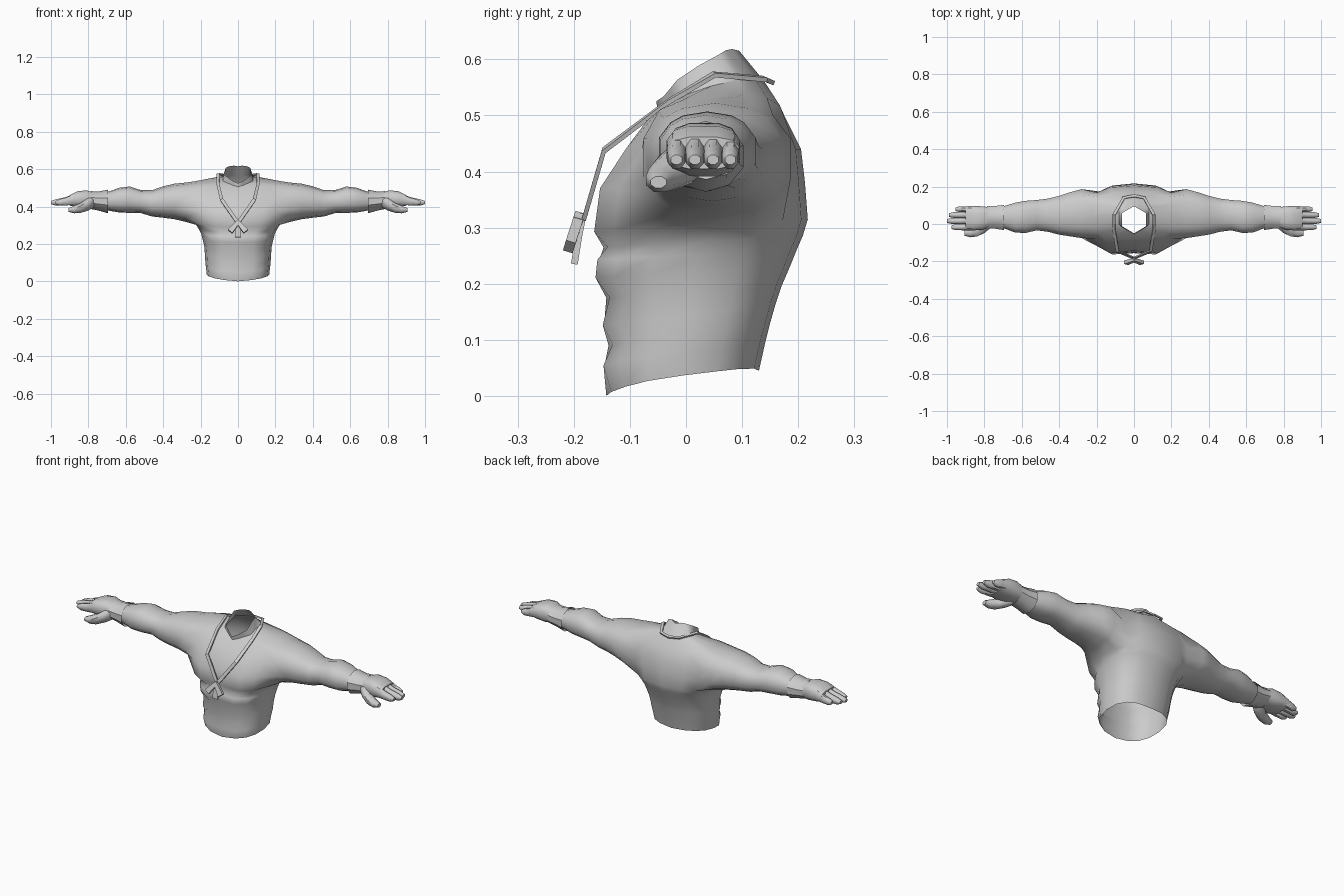
import bpy, bmesh, math
from mathutils import Vector

if "Cube" in bpy.data.objects:
    bpy.data.objects.remove(bpy.data.objects["Cube"])


def power(v, p):
    return math.copysign(abs(v) ** p, v)


def finish(name, bm, angle=50, mirror=True):
    bmesh.ops.recalc_face_normals(bm, faces=bm.faces)
    me = bpy.data.meshes.new(name)
    bm.to_mesh(me)
    bm.free()
    ob = bpy.data.objects.new(name, me)
    bpy.context.collection.objects.link(ob)
    if mirror:
        ob.modifiers.new("mirror", 'MIRROR')
    bpy.ops.object.select_all(action='DESELECT')
    ob.select_set(True)
    bpy.context.view_layer.objects.active = ob
    bpy.ops.object.shade_smooth_by_angle(angle=math.radians(angle))
    return ob


def bridge(bm, a, b):
    n = len(a)
    for i in range(n):
        bm.faces.new((a[i], a[(i + 1) % n], b[(i + 1) % n], b[i]))


def ring(bm, x, y0, y1, z0, z1, angles, p=1.0):
    cy, cz, ry, rz = (y0 + y1) / 2, (z0 + z1) / 2, (y1 - y0) / 2, (z1 - z0) / 2
    return [bm.verts.new((x, cy + ry * power(math.cos(a), p),
                          cz + rz * power(math.sin(a), p))) for a in angles]


def loft_x(bm, stations, n, p=1.0, caps=True):
    angles = [2 * math.pi * (i + 0.5) / n for i in range(n)]
    rings = [ring(bm, *s, angles, p) for s in stations]
    for a, b in zip(rings, rings[1:]):
        bridge(bm, a, b)
    if caps:
        bm.faces.new(rings[0])
        bm.faces.new(rings[-1])


# Torso rows: front z, back z, front y, back y, half width, side lift, muscle bulge
rows = [
    (0.000, .045, -.142, .130, .167, .014, 0),
    (0.050, .090, -.146, .140, .172, .008, .010),
    (0.090, .130, -.138, .150, .175, 0, .002),
    (0.125, .165, -.146, .160, .177, 0, .012),
    (0.175, .195, -.142, .170, .180, 0, .004),
    (0.210, .230, -.156, .185, .188, 0, .016),
    (0.242, .260, -.154, .197, .196, 0, .015),
    (0.265, .285, -.147, .208, .207, 0, .004),
    (0.292, .315, -.152, .217, .225, 0, .023),
    (0.370, .380, -.143, .212, .250, 0, .021),
    (0.440, .440, -.105, .205, .255, 0, .012),
    (0.470, .500, -.078, .175, .230, .05, 0),
    (0.505, .560, -.050, .140, .092, .02, 0),
    (0.525, .615, -.053, .095, .075, .018, 0),
]
hexagon = [0, 20, 40, 60, 90, 120, 140, 160, 180]
bm = bmesh.new()
grid = []
for zf, zb, yf, yb, hw, lift, bulge in rows:
    line = []
    neck = hw < .1
    py, px = (1, 1) if neck else (.82, .82) if zf < .28 else (.8, .7)
    for k in range(9):
        deg = hexagon[k] if neck else 22.5 * k
        t = math.radians(deg)
        f = math.cos(math.radians(30)) / math.cos(math.radians(deg % 60 - 30)) if neck else 1
        s, c = abs(math.sin(t)), math.cos(t)
        y = (yf + yb) / 2 - f * (yb - yf) / 2 * power(c, py)
        y -= bulge * (0, 1, .9, 0, 0, 0, 0, 0, 0)[k]
        x = 0 if k in (0, 8) else f * hw * s ** px
        line.append(bm.verts.new((x, y, zf + (zb - zf) * (1 - c) / 2 + lift * s)))
    grid.append(line)
R0, R1, C0, C1 = 8, 11, 2, 6
for r in range(len(rows) - 1):
    for k in range(8):
        if not (R0 <= r < R1 and C0 <= k < C1):
            bm.faces.new((grid[r][k], grid[r][k + 1], grid[r + 1][k + 1], grid[r + 1][k]))

# Arm grown out of the shoulder opening
rim = ([(R0, c) for c in range(C0, C1)] + [(r, C1) for r in range(R0, R1)]
       + [(R1, c) for c in range(C1, C0, -1)] + [(r, C0) for r in range(R1, R0, -1)])
angles = [math.atan2((r - 9.5) / 1.5, (c - 4) / 2) for r, c in rim]
prev = [grid[r][c] for r, c in rim]
for s in [(.28, -.082, .193, .318, .528), (.34, -.072, .176, .332, .522),
          (.40, -.062, .156, .340, .508), (.46, -.046, .140, .347, .487),
          (.52, -.038, .132, .365, .488), (.58, -.052, .128, .366, .507),
          (.635, -.050, .118, .368, .500), (.68, -.032, .103, .376, .484),
          (.72, -.018, .092, .385, .472)]:
    new = ring(bm, *s, angles, .92)
    bridge(bm, prev, new)
    prev = new
for v in [v for line in grid for v in line if not v.link_faces]:
    bm.verts.remove(v)
finish("torso_and_arms", bm, 60)

# Flared wrist cuffs
bm = bmesh.new()
loft_x(bm, [(.72, -.020, .094, .385, .474), (.695, -.036, .106, .364, .490),
            (.745, -.028, .099, .378, .480), (.785, -.028, .099, .386, .482),
            (.775, -.015, .088, .396, .470)], 10, caps=False)
finish("wrist_cuff", bm, 35)

# Palm
bm = bmesh.new()
loft_x(bm, [(.71, -.012, .088, .390, .468), (.77, -.018, .090, .396, .474),
            (.81, -.032, .096, .390, .488), (.86, -.036, .098, .396, .482),
            (.900, -.034, .096, .404, .462)], 12, .7)
finish("palm", bm)

# Fingers
bm = bmesh.new()
for y, tip, r in [(-.017, .975, .018), (.016, 1.0, .0185), (.048, .99, .018), (.079, .955, .0165)]:
    d = tip - .87
    loft_x(bm, [(.87, y - r, y + r, .408, .470), (.87 + d * .45, y - r, y + r, .405, .450),
                (.87 + d * .8, y - r * .9, y + r * .9, .403, .440),
                (tip, y - r * .6, y + r * .6, .412, .430)], 8)
finish("fingers", bm)

# Thumb
bm = bmesh.new()
loft_x(bm, [(.765, -.022, .050, .395, .460), (.80, -.052, .035, .376, .450),
            (.84, -.069, -.006, .364, .422), (.875, -.073, -.022, .362, .406),
            (.905, -.064, -.034, .370, .392)], 8)
finish("thumb", bm)


# Flat cord of the necklace
def strip(bm, pts, thick=.008):
    rings = []
    for i, (p, n, w) in enumerate(pts):
        tangent = Vector(pts[min(i + 1, len(pts) - 1)][0]) - Vector(pts[max(i - 1, 0)][0])
        n = Vector(n).normalized()
        side = tangent.cross(n).normalized() * w / 2
        off = n * thick / 2
        c = Vector(p)
        rings.append([bm.verts.new(c + a * side + b * off)
                      for a, b in ((1, 1), (-1, 1), (-1, -1), (1, -1))])
    for a, b in zip(rings, rings[1:]):
        bridge(bm, a, b)
    bm.faces.new(rings[0])
    bm.faces.new(rings[-1])


bm = bmesh.new()
strip(bm, [((0, .151, .560), (0, .4, 1), .014), ((.055, .140, .565), (.1, .3, 1), .014),
           ((.106, .050, .573), (.2, 0, 1), .016), ((.108, -.030, .525), (.2, -.5, 1), .016),
           ((.088, -.146, .438), (.1, -1, .5), .018), ((.004, -.181, .318), (0, -1, .3), .018)])
finish("necklace_cord", bm, 30)

# Hanging tails and pendant
bm = bmesh.new()
strip(bm, [((.006, -.190, .322), (0, -1, .3), .018), ((-.042, -.208, .266), (0, -1, .3), .030)], .018)
finish("necklace_tail", bm, 30)
bm = bmesh.new()
strip(bm, [((0, -.183, .325), (0, -1, .2), .012), ((0, -.191, .285), (0, -1, .2), .026),
           ((0, -.199, .235), (0, -1, .2), .032)], .012)
finish("pendant", bm, 30, mirror=False)
